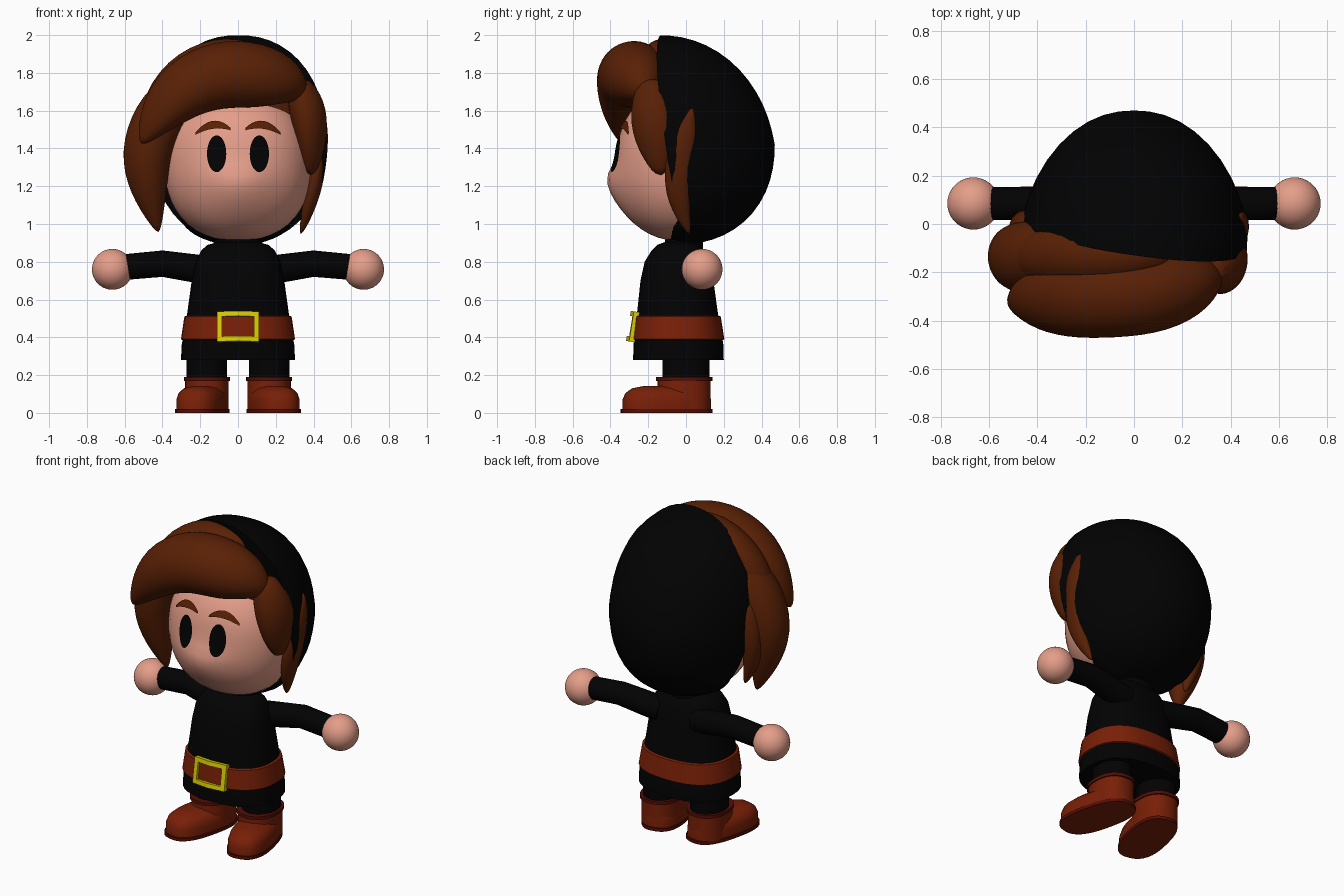
import bpy, bmesh, math
from mathutils import Vector, Matrix

if "Cube" in bpy.data.objects:
    bpy.data.objects.remove(bpy.data.objects["Cube"])


def material(name, rgb):
    m = bpy.data.materials.new(name)
    m.use_nodes = True
    m.diffuse_color = (*rgb, 1)
    m.node_tree.nodes["Principled BSDF"].inputs["Base Color"].default_value = (*rgb, 1)
    return m


black = material("black cloth", (.0006, .0006, .0006))
skin = material("skin", (.78, .34, .25))
brown = material("brown hair", (.10, .0145, .0015))
leather = material("red leather", (.19, .014, .002))
sole_red = material("dark red trim", (.09, .004, .0015))
gold = material("yellow metal", (.7, .6, .001))


def finish(name, bm, mat, subdiv=0, recalc=True, angle=50):
    if recalc:
        bmesh.ops.recalc_face_normals(bm, faces=bm.faces)
    me = bpy.data.meshes.new(name)
    bm.to_mesh(me)
    bm.free()
    ob = bpy.data.objects.new(name, me)
    bpy.context.collection.objects.link(ob)
    me.materials.append(mat)
    bpy.ops.object.select_all(action='DESELECT')
    ob.select_set(True)
    bpy.context.view_layer.objects.active = ob
    bpy.ops.object.shade_smooth_by_angle(angle=math.radians(angle))
    if subdiv:
        mod = ob.modifiers.new("round", 'SUBSURF')
        mod.levels = mod.render_levels = subdiv
    return ob


def skin_rings(bm, rings):
    """Bridge equal rings of points and cap both ends."""
    loops = [[bm.verts.new(p) for p in ring] for ring in rings]
    n = len(loops[0])
    for a, b in zip(loops, loops[1:]):
        for i in range(n):
            bm.faces.new((a[i], a[(i + 1) % n], b[(i + 1) % n], b[i]))
    bm.faces.new(loops[0][::-1])
    bm.faces.new(loops[-1])


def stack(name, rows, mat, p=2.0, n=32):
    """Upright form from superellipse sections (centre y, z, half x, half y)."""
    def pw(v):
        return math.copysign(abs(v) ** (2 / p), v)
    turns = [math.tau * i / n for i in range(n)]
    bm = bmesh.new()
    skin_rings(bm, [[(hx * pw(math.cos(t)), cy + hy * pw(math.sin(t)), z) for t in turns]
                    for cy, z, hx, hy in rows])
    return finish(name, bm, mat)


def sweep(name, path, mat, hub, n=12, subdiv=2):
    """Tube along (x, y, z, half width, half thickness); thickness points away from hub."""
    pts = [Vector(q[:3]) for q in path]
    rings = []
    for i, q in enumerate(path):
        tan = (pts[min(i + 1, len(pts) - 1)] - pts[max(i - 1, 0)]).normalized()
        out = pts[i] - Vector(hub)
        out = (out - tan * out.dot(tan)).normalized()
        side = tan.cross(out)
        rings.append([pts[i] + side * (q[3] * math.cos(math.tau * k / n))
                      + out * (q[4] * math.sin(math.tau * k / n)) for k in range(n)])
    bm = bmesh.new()
    skin_rings(bm, rings)
    return finish(name, bm, mat, subdiv)


def ball(centre, radii, p=2.0):
    """Superellipsoid."""
    bm = bmesh.new()
    bmesh.ops.create_uvsphere(bm, u_segments=40, v_segments=26, radius=1)
    for v in bm.verts:
        v.co /= sum(abs(c) ** p for c in v.co) ** (1 / p)
        v.co = Vector(c * r for c, r in zip(v.co, radii)) + Vector(centre)
    return bm


# Head, with a soft bulge for nose and chin and a flattened back inside the hood
HEAD, SIZE, POW = (0, -.02, 1.315), (.39, .352, .405), 2.25


def bulge(x, z):
    dz = z - 1.23
    return .052 * math.exp(-(x / .16) ** 2 - (dz / (.08 if dz > 0 else .18)) ** 2)


def face_y(x, z):
    k = 1 - abs(x / SIZE[0]) ** POW - abs((z - HEAD[2]) / SIZE[2]) ** POW
    return HEAD[1] - SIZE[1] * max(k, 0) ** (1 / POW) - bulge(x, z)


bm = ball(HEAD, SIZE, POW)
for v in bm.verts:
    if v.co.y < HEAD[1]:
        v.co.y -= bulge(v.co.x, v.co.z)
    else:
        v.co.y = HEAD[1] + .2 * (v.co.y - HEAD[1])
finish("head", bm, skin)


def face_plate(name, mat, shape, n=16):
    """Thin sheet following the face; shape maps u, v in -1..1 to x, z."""
    bm = bmesh.new()
    grid = []
    for j in range(n + 1):
        row = [shape(2 * i / n - 1, 2 * j / n - 1) for i in range(n + 1)]
        grid.append([bm.verts.new((x, face_y(x, z) - .008, z)) for x, z in row])
    for a, b in zip(grid, grid[1:]):
        for i in range(n):
            bm.faces.new((a[i], a[i + 1], b[i + 1], b[i]))
    bmesh.ops.remove_doubles(bm, verts=bm.verts, dist=.0002)
    finish(name, bm, mat, recalc=False)


for s, side in ((1, "left"), (-1, "right")):
    face_plate(side + "_eye", black, lambda u, v: (
        s * .113 + .051 * u * math.cos(v * math.pi / 2), 1.372 + .097 * math.sin(v * math.pi / 2)))
    face_plate(side + "_eyebrow", brown, lambda u, v: (
        s * .132 + .093 * u,
        1.49 + .035 * (1 - u * u) - .012 * s * u + .021 * v * (1 - .7 * u * u)))

# Hood: leans forward at the top, narrows to the back, cut open at the front
bm = ball((0, -.05, 1.42), (.47, .52, .53), 2.2)
for v in bm.verts:
    rise = max(0, (v.co.z - 1.42) / .53)
    v.co.z += .05 * rise
    v.co.y -= .1 * rise
    v.co.x *= 1 - .3 * max(0, v.co.y)
cut = bmesh.ops.bisect_plane(bm, geom=bm.verts[:] + bm.edges[:] + bm.faces[:],
                             plane_co=(0, -.115, 1.9), plane_no=(.14, 1, .15), clear_inner=True)
bmesh.ops.edgenet_fill(bm, edges=[e for e in cut["geom_cut"] if isinstance(e, bmesh.types.BMEdge)])
finish("hood", bm, black)
finish("hood_chin_rim", ball((0, .01, 1.06), (.31, .18, .172)), black)

# Hair
finish("scalp", ball((0, .0, 1.56), (.37, .26, .36)), brown)
HUB = (0, -.02, 1.4)
sweep("front_fringe", [
    (.35, -.2, 1.68, .04, .04), (.28, -.24, 1.75, .13, .12), (.12, -.275, 1.79, .19, .18),
    (-.1, -.29, 1.80, .195, .19), (-.3, -.31, 1.715, .18, .16), (-.43, -.32, 1.57, .13, .1),
    (-.515, -.33, 1.42, .02, .02)], brown, (0, 0, 1.55))
sweep("middle_lock", [
    (.16, -.13, 1.88, .05, .05), (-.04, -.12, 1.89, .13, .125), (-.26, -.12, 1.815, .14, .13),
    (-.42, -.14, 1.64, .12, .11), (-.51, -.15, 1.40, .03, .03)], brown, HUB)
sweep("right_side_lock", [
    (-.12, -.1, 1.82, .08, .08), (-.33, -.12, 1.69, .15, .14), (-.45, -.14, 1.51, .16, .15),
    (-.495, -.14, 1.32, .145, .135), (-.465, -.13, 1.13, .09, .09),
    (-.42, -.11, .95, .01, .01)], brown, HUB)
sweep("right_rear_lock", [
    (-.4, -.02, 1.6, .06, .06), (-.46, -.02, 1.4, .09, .07), (-.46, -.03, 1.2, .07, .06),
    (-.40, -.02, 1.02, .01, .01)], brown, HUB)
sweep("left_front_lock", [
    (.31, -.19, 1.77, .07, .06), (.365, -.18, 1.63, .125, .105), (.395, -.165, 1.46, .13, .085),
    (.385, -.13, 1.25, .04, .03)], brown, HUB)
sweep("left_rear_lock", [
    (.43, .035, 1.62, .008, .02), (.45, .0, 1.5, .065, .035), (.425, -.045, 1.3, .08, .045),
    (.385, -.045, 1.12, .065, .045), (.33, .02, .94, .01, .01)], brown, HUB)

# Tunic, neck and belt
stack("tunic", [(-.04, .28, .302, .24), (-.04, .36, .298, .238), (-.045, .52, .27, .215),
                (-.048, .7, .245, .193), (-.047, .8, .225, .172), (-.042, .86, .195, .14),
                (-.04, .89, .16, .11), (-.04, .905, .1, .07)], black, 2.4)
stack("neck", [(-.01, .85, .13, .1), (-.01, .98, .13, .1)], black)
stack("belt", [(-.042, .385, .29, .235), (-.042, .39, .302, .245),
               (-.045, .51, .284, .229), (-.045, .515, .272, .217)], leather, 2.4)

# Buckle frame, bent back slightly at the sides
bm = bmesh.new()
for x, z, w, h in ((-.055, .067, .11, .027), (.055, .067, .11, .027),
                   (-.055, -.067, .11, .027), (.055, -.067, .11, .027),
                   (.098, 0, .028, .16), (-.098, 0, .028, .16)):
    bmesh.ops.create_cube(bm, size=1, matrix=Matrix.Translation((x, 0, z))
                          @ Matrix.Diagonal((w, .03, h, 1)))
for v in bm.verts:
    v.co.y += .15 * abs(v.co.x)
buckle = finish("buckle", bm, gold, angle=30)
buckle.location = (0, -.29, .458)
buckle.rotation_euler.x = -.16

# Arms, hands, legs and boots
for s, side in ((1, "left"), (-1, "right")):
    sweep(side + "_arm", [(s * .12, .06, .75, .075, .075), (s * .25, .07, .768, .074, .074),
                          (s * .40, .085, .79, .07, .07), (s * .60, .085, .772, .068, .068)],
          black, (0, -9, .78), n=20, subdiv=0)
    finish(side + "_hand", ball((s * .665, .085, .76), (.108, .108, .108)), skin)
    leg = [
        stack(side + "_trouser", [(0, .1, .108, .125), (0, .36, .108, .125)], black),
        stack(side + "_boot_shaft", [(-.01, .02, .115, .14), (-.01, .17, .115, .14)], leather, 2.3),
        stack(side + "_boot_cuff", [(-.01, .17, .122, .15), (-.01, .19, .122, .15)],
              sole_red, 2.3)]
    sole = stack(side + "_sole", [(-.105, 0, .128, .245), (-.105, .02, .128, .245)], sole_red, 2.6)
    sole.data.materials.append(leather)
    for f in sole.data.polygons:
        f.material_index = int(f.normal.z < -.9)
    foot = [
        stack(side + "_boot_foot", [(-.105, .015, .122, .236), (-.105, .07, .122, .236),
                                    (-.1, .105, .112, .225), (-.095, .13, .085, .195),
                                    (-.09, .142, .04, .14)], leather, 2.6), sole]
    for part in leg + foot:
        part.location.x = s * .165
    for part in foot:
        part.rotation_euler.z = s * .23
